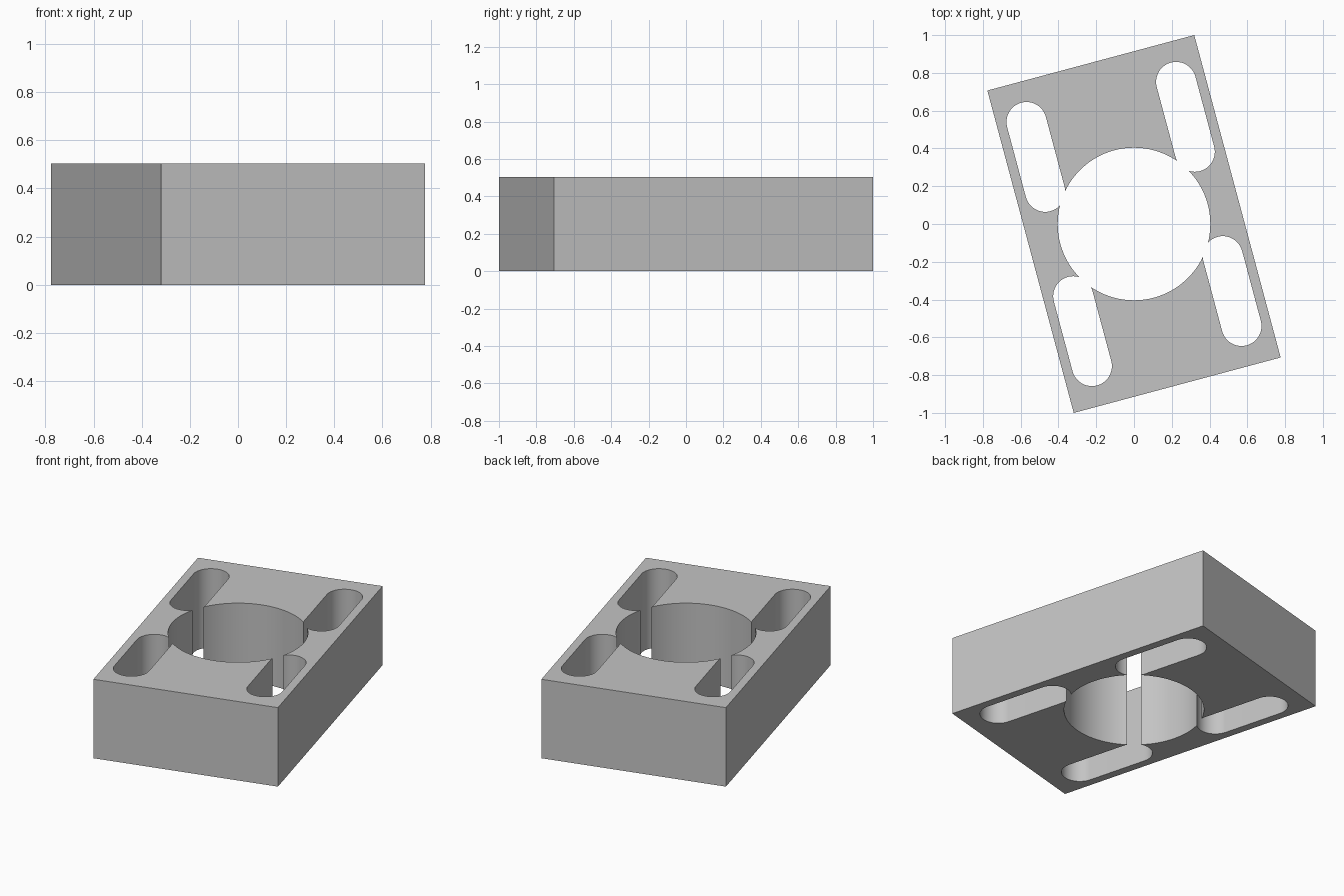
import bpy, bmesh, math
from mathutils import Matrix

if "Cube" in bpy.data.objects:
    bpy.data.objects.remove(bpy.data.objects["Cube"], do_unlink=True)

WIDTH, LENGTH, HEIGHT = 1.134, 1.767, 0.503
TURN = math.radians(15)
HOLE_R, SLOT_R = 0.404, 0.106
SLOT_X, SLOT_NEAR, SLOT_FAR = 0.41, 0.286, 0.669

grey = bpy.data.materials.new("plain grey")
grey.use_nodes = True
colour = (0.55, 0.55, 0.55, 1)
grey.diffuse_color = colour
grey.node_tree.nodes["Principled BSDF"].inputs["Base Color"].default_value = colour


def prism(name, outline, z0, z1):
    """Extrude a closed outline upwards, turned about the vertical axis."""
    bm = bmesh.new()
    face = bm.faces.new([bm.verts.new((x, y, z0)) for x, y in outline])
    top = bmesh.ops.extrude_face_region(bm, geom=[face])["geom"]
    bmesh.ops.translate(bm, vec=(0, 0, z1 - z0),
                        verts=[v for v in top if isinstance(v, bmesh.types.BMVert)])
    bmesh.ops.recalc_face_normals(bm, faces=bm.faces)
    bm.transform(Matrix.Rotation(TURN, 4, "Z"))
    mesh = bpy.data.meshes.new(name)
    bm.to_mesh(mesh)
    bm.free()
    mesh.materials.append(grey)
    obj = bpy.data.objects.new(name, mesh)
    bpy.context.collection.objects.link(obj)
    return obj


def arc(cx, cy, r, start, sweep, steps):
    angles = [start + sweep * i / steps for i in range(steps + 1)]
    return [(cx + r * math.cos(a), cy + r * math.sin(a)) for a in angles]


# Solid block
w, l = WIDTH / 2, LENGTH / 2
block = prism("slotted_block", [(-w, -l), (w, -l), (w, l), (-w, l)], 0, HEIGHT)

# Round bore and four rounded slots, all cut right through
low, high = -0.1, HEIGHT + 0.1
cutters = [prism("bore_cutter", arc(0, 0, HOLE_R, 0, math.tau, 96)[:-1], low, high)]
for sx in (-1, 1):
    for y0, y1 in ((SLOT_NEAR, SLOT_FAR), (-SLOT_FAR, -SLOT_NEAR)):
        outline = (arc(sx * SLOT_X, y1, SLOT_R, 0, math.pi, 24)
                   + arc(sx * SLOT_X, y0, SLOT_R, math.pi, math.pi, 24))
        cutters.append(prism("slot_cutter", outline, low, high))

bpy.ops.object.select_all(action="DESELECT")
block.select_set(True)
bpy.context.view_layer.objects.active = block
for cutter in cutters:
    cutter.hide_render = True
    cut = block.modifiers.new("cut", "BOOLEAN")
    cut.operation = "DIFFERENCE"
    cut.solver = "EXACT"
    cut.object = cutter
    bpy.ops.object.modifier_apply(modifier=cut.name)
    bpy.data.objects.remove(cutter, do_unlink=True)

bpy.ops.object.shade_smooth_by_angle(angle=math.radians(30))
